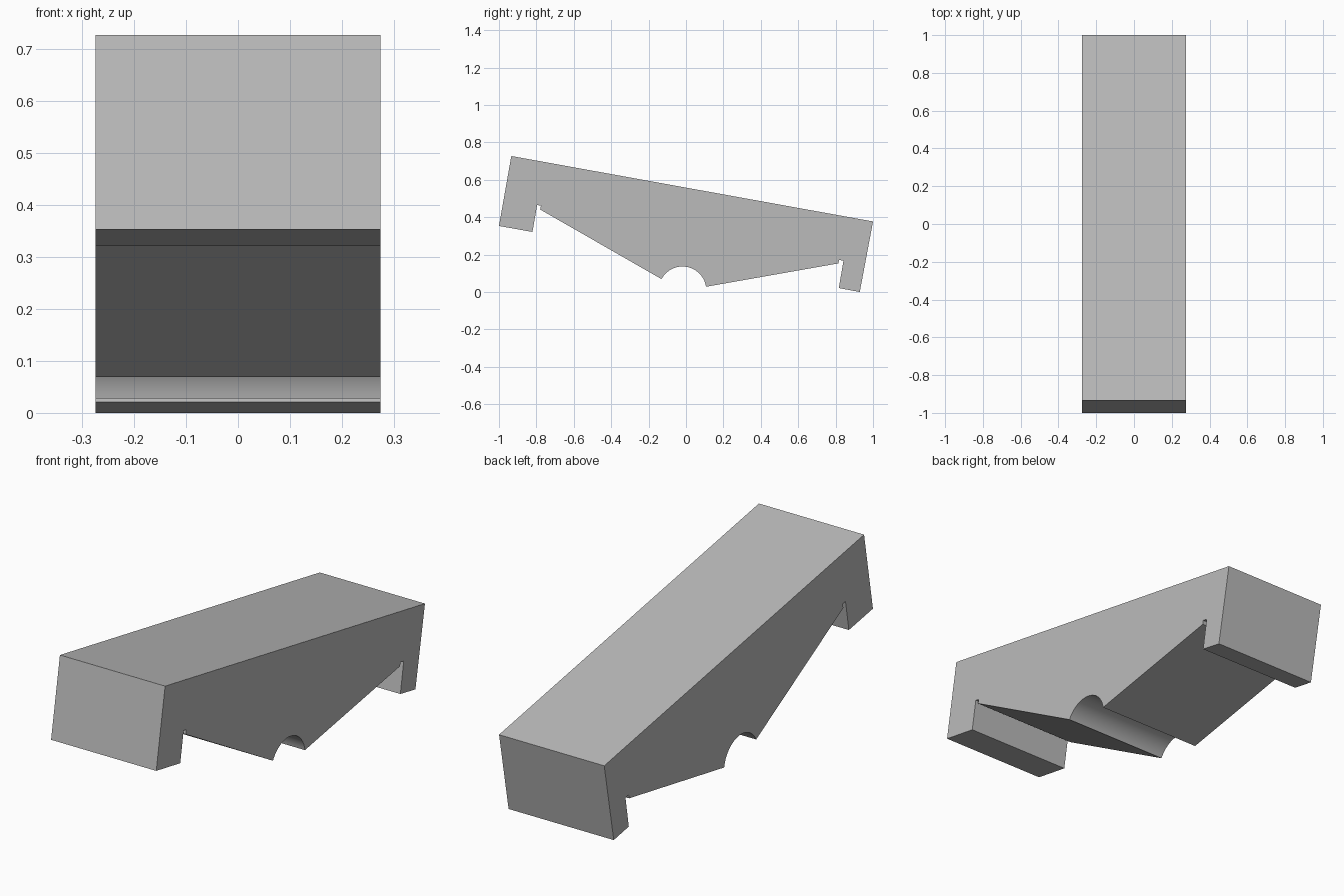
import bpy, bmesh, math
from mathutils import Vector

cube = bpy.data.objects.get("Cube")
if cube:
    bpy.data.objects.remove(cube, do_unlink=True)

HALF_WIDTH = 0.274

# Plain grey material
grey = bpy.data.materials.new("plain_grey")
grey.use_nodes = True
colour = (0.5, 0.5, 0.5, 1)
grey.diffuse_color = colour
grey.node_tree.nodes["Principled BSDF"].inputs["Base Color"].default_value = colour


def arc(centre, start, end, steps=32):
    """Points clockwise over the top from start to end, about centre."""
    c = Vector(centre)
    a, b = Vector(start) - c, Vector(end) - c
    a0, a1 = math.atan2(a.y, a.x), math.atan2(b.y, b.x)
    pts = []
    for i in range(steps + 1):
        t = i / steps
        angle, r = a0 + (a1 - a0) * t, a.length + (b.length - a.length) * t
        pts.append((c.x + r * math.cos(angle), c.y + r * math.sin(angle)))
    return pts


# Side profile as (y, z): front lip, relief notch, belly with arch, rear lip
front = [(-0.934, 0.727), (-1, 0.353), (-0.821, 0.321),
         (-0.796, 0.465), (-0.776, 0.461), (-0.78, 0.441)]
arch = arc((-0.019, 0.009), (-0.131, 0.069), (0.107, 0.028))
rear = [(0.815, 0.153), (0.818, 0.172), (0.842, 0.167),
        (0.817, 0.021), (0.929, 0), (1, 0.377)]

bm = bmesh.new()
profile = bm.faces.new([bm.verts.new((-HALF_WIDTH, y, z)) for y, z in front + arch + rear])
side = bmesh.ops.extrude_face_region(bm, geom=[profile])["geom"]
bmesh.ops.translate(bm, vec=(2 * HALF_WIDTH, 0, 0),
                    verts=[v for v in side if isinstance(v, bmesh.types.BMVert)])
bmesh.ops.recalc_face_normals(bm, faces=bm.faces)

mesh = bpy.data.meshes.new("sloped_block")
bm.to_mesh(mesh)
bm.free()
mesh.materials.append(grey)
block = bpy.data.objects.new("sloped_block", mesh)
bpy.context.collection.objects.link(block)

# Smooth arch, sharp corners
bpy.context.view_layer.objects.active = block
block.select_set(True)
bpy.ops.object.shade_smooth_by_angle(angle=math.radians(20))
